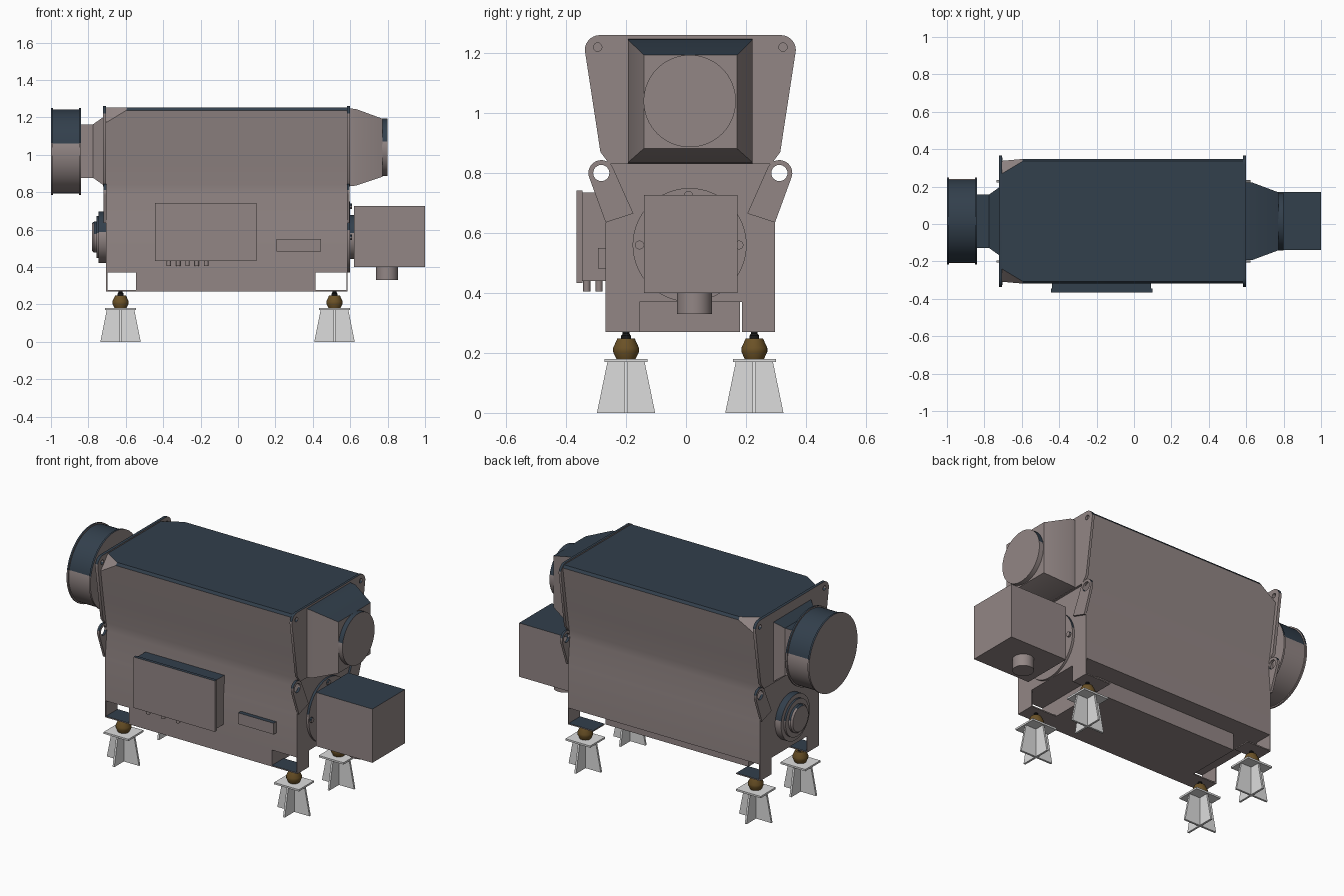
import bpy, bmesh, math
from mathutils import Matrix, Vector

if "Cube" in bpy.data.objects:
    bpy.data.objects.remove(bpy.data.objects["Cube"])

CY = 0.0145  # mid-plane of the casing


def mat(name, col):
    m = bpy.data.materials.new(name)
    m.diffuse_color = (*col, 1)
    m.use_nodes = True
    m.node_tree.nodes["Principled BSDF"].inputs["Base Color"].default_value = m.diffuse_color
    return m


GREY = mat("warm grey", (0.29, 0.24, 0.235))
BLUE = mat("dark slate blue", (0.032, 0.05, 0.072))
LIGHT = mat("light grey", (0.72, 0.72, 0.72))
BRONZE = mat("bronze", (0.15, 0.085, 0.02))
BLACK = mat("black", (0.01, 0.01, 0.01))


def finish(name, bm, m=None):
    """Store the mesh; casing parts (m is None) get slate blue on upward faces."""
    bmesh.ops.remove_doubles(bm, verts=bm.verts, dist=1e-5)
    bmesh.ops.recalc_face_normals(bm, faces=bm.faces)
    bm.normal_update()
    if m is None:
        for f in bm.faces:
            n = f.normal
            chamfer = n.x < -0.3 and abs(n.y) > 0.3
            f.material_index = int(n.z > 0.2 and not chamfer)
    me = bpy.data.meshes.new(name)
    bm.to_mesh(me)
    bm.free()
    for k in ([m] if m else [GREY, BLUE]):
        me.materials.append(k)
    ob = bpy.data.objects.new(name, me)
    bpy.context.collection.objects.link(ob)
    return ob


def loft_bm(rings):
    bm = bmesh.new()
    vs = [[bm.verts.new(p) for p in r] for r in rings]
    n = len(vs[0])
    for a, b in zip(vs, vs[1:]):
        for i in range(n):
            j = (i + 1) % n
            bm.faces.new((a[i], a[j], b[j], b[i]))
    bm.faces.new(vs[0])
    bm.faces.new(vs[-1])
    return bm


def loft(name, rings, m=None):
    return finish(name, loft_bm(rings), m)


def box(name, x, y, z, m=None):
    rect = [(x[0], y[0]), (x[1], y[0]), (x[1], y[1]), (x[0], y[1])]
    return loft(name, [[(*p, h) for p in rect] for h in z], m)


def rect_x(x, hy, z0, z1, cy=CY):
    return [(x, cy - hy, z0), (x, cy + hy, z0), (x, cy + hy, z1), (x, cy - hy, z1)]


def circle(u, v, r, n=40, a0=0, a1=360):
    full = a1 - a0 == 360
    return [(u + r * math.cos(math.radians(a)), v + r * math.sin(math.radians(a)))
            for a in (a0 + (a1 - a0) * i / (n if full else n - 1) for i in range(n))]


def lathe_x(name, prof, cy, cz, n=64, m=None):
    """prof: (x, radius) pairs around an axis along x."""
    return loft(name, [[(x, u, v) for u, v in circle(cy, cz, r, n)] for x, r in prof], m)


def lathe_z(name, prof, cx, cy, n=32, m=None):
    return loft(name, [[(u, v, z) for u, v in circle(cx, cy, r, n)] for z, r in prof], m)


def plate(name, loops, x0, x1):
    """Flat plate facing x; the first loop is the outline, the others are holes (y, z)."""
    cu = bpy.data.curves.new(name, 'CURVE')
    cu.dimensions, cu.fill_mode, cu.extrude = '2D', 'BOTH', (x1 - x0) / 2
    for lp in loops:
        s = cu.splines.new('POLY')
        s.points.add(len(lp) - 1)
        for p, (u, v) in zip(s.points, lp):
            p.co = (u, v, 0, 1)
        s.use_cyclic_u = True
    tmp = bpy.data.objects.new(name + "_tmp", cu)
    bpy.context.collection.objects.link(tmp)
    dg = bpy.context.evaluated_depsgraph_get()
    me = bpy.data.meshes.new_from_object(tmp.evaluated_get(dg))
    bpy.data.objects.remove(tmp)
    me.transform(Matrix(((0, 0, 1, (x0 + x1) / 2), (1, 0, 0, CY), (0, 1, 0, 0), (0, 0, 0, 1))))
    bm = bmesh.new()
    bm.from_mesh(me)
    bpy.data.meshes.remove(me)
    return finish(name, bm)


# Main casing: waisted cross-section with the two upper corners cut at the -x end
half = [(0.2825, 0.37), (0.2825, 0.63), (0.268, 0.79), (0.272, 0.84),
        (0.295, 0.98), (0.333, 1.238), (0.322, 1.253)]
section = half + [(-y, z) for y, z in reversed(half)]
bm = loft_bm([[(x, CY + y, z) for y, z in section] for x in (-0.705, 0.585)])
for s in (-1, 1):
    a, b, c = (Vector((x, CY + s * y, z)) for x, y, z in
               ((-0.705, 0.325, 1.17), (-0.58, 0.333, 1.25), (-0.705, 0.255, 1.253)))
    no = (b - a).cross(c - a)
    if no.z < 0:
        no.negate()
    bmesh.ops.bisect_plane(bm, geom=bm.verts[:] + bm.edges[:] + bm.faces[:],
                           plane_co=a, plane_no=no, clear_outer=True)
    bmesh.ops.holes_fill(bm, edges=[e for e in bm.edges if e.is_boundary])
finish("casing", bm)

# Underside tray and the open corner brackets
box("base_tray", (-0.545, 0.415), (-0.268, 0.18), (0.27, 0.372))
for xe, xi, d in ((-0.705, -0.545, 0.006), (0.585, 0.415, -0.006)):
    for y in ((-0.268, -0.155), (0.187, 0.297)):
        box("corner_end_plate", sorted((xe, xe + d)), y, (0.27, 0.372))
        box("corner_foot_plate", sorted((xe, xi)), y, (0.27, 0.277))

# Upper end plates with rounded corners, and lifting lugs at both ends
side = [(0.27, 0.83), (0.30, 0.87)] + circle(0.302, 1.21, 0.05, 8, 0, 90)
outline = side + [(-y, z) for y, z in reversed(side)]
lug = [(0.19, 0.665), (0.2825, 0.635)] + circle(0.297, 0.80, 0.043, 20, -20, 150)
for x0, x1, l0, l1 in ((-0.723, -0.705, -0.718, -0.703), (0.583, 0.598, 0.582, 0.597)):
    plate("upper_end_plate", [outline, circle(0.309, 1.22, 0.014, 16),
                              circle(-0.309, 1.22, 0.014, 16)], x0, x1)
    for s in (-1, 1):
        plate("lifting_lug", [[(s * y, z) for y, z in lug],
                              circle(s * 0.297, 0.80, 0.027, 24)], l0, l1)

# Intake drum with rims, and its square neck
lathe_x("intake_drum", [(-1.0, 0.232), (-0.99, 0.232), (-0.99, 0.224), (-0.85, 0.224),
                        (-0.85, 0.232), (-0.84, 0.232)], 0.0165, 1.018)
loft("intake_neck", [rect_x(-0.842, 0.143, 0.877, 1.163), rect_x(-0.775, 0.143, 0.877, 1.163),
                     rect_x(-0.72, 0.182, 0.838, 1.202)])

# Round bearing cap on the -x end
lathe_x("end_cap", [(-0.78, 0.075), (-0.77, 0.083), (-0.757, 0.083), (-0.757, 0.112),
                    (-0.745, 0.112), (-0.745, 0.138), (-0.703, 0.138)], 0.015, 0.56)

# Outlet hood tapering to a round spigot
loft("outlet_hood", [rect_x(0.59, 0.208, 0.832, 1.248), rect_x(0.63, 0.208, 0.835, 1.245),
                     rect_x(0.772, 0.155, 0.882, 1.193)])
lathe_x("outlet_spigot", [(0.765, 0.154), (0.80, 0.154)], 0.0125, 1.04)

# Burner: flange, collar, box and bottom pipe
lathe_x("burner_flange", [(0.583, 0.19), (0.599, 0.19)], 0.012, 0.56)
lathe_x("burner_collar", [(0.597, 0.118), (0.625, 0.118)], 0.014, 0.56)
for y, z in ((-0.155, 0.56), (0.177, 0.56), (0.008, 0.725)):
    lathe_x("flange_bolt", [(0.597, 0.015), (0.61, 0.015)], y, z, 12)
box("burner_box", (0.62, 1.0), (-0.14, 0.172), (0.40, 0.726))
lathe_z("burner_pipe", [(0.33, 0.058), (0.405, 0.058)], 0.797, 0.028, 48)

# Control cabinet with lid, cable glands and a small terminal box
box("control_cabinet", (-0.438, 0.092), (-0.345, -0.262), (0.44, 0.735))
box("cabinet_lid", (-0.445, 0.10), (-0.365, -0.345), (0.433, 0.742))
for i in range(5):
    lathe_z("cable_gland", [(0.405, 0.012), (0.442, 0.012)],
            -0.37 + 0.05 * i, (-0.331, -0.29)[i % 2], 16)
box("terminal_box", (0.207, 0.445), (-0.294, -0.262), (0.482, 0.55))

# Pedestals with crossed fins, rubber mounts and bolts
for cx in (-0.628, 0.516):
    for cy in (-0.2, 0.228):
        for bx, by, tx, ty in ((0.108, 0.006, 0.074, 0.006), (0.006, 0.097, 0.006, 0.062)):
            loft("pedestal_fin", [[(cx + sx * hx, cy + sy * hy, z) for sx, sy in
                                   ((-1, -1), (1, -1), (1, 1), (-1, 1))]
                                  for hx, hy, z in ((bx, by, 0), (tx, ty, 0.17))], LIGHT)
        box("pedestal_top", (cx - 0.083, cx + 0.083), (cy - 0.072, cy + 0.072),
            (0.169, 0.18), LIGHT)
        lathe_z("rubber_mount", [(0.18, 0.032), (0.203, 0.043), (0.217, 0.043), (0.248, 0.029)],
                cx, cy, 32, BRONZE)
        lathe_z("mount_bolt", [(0.246, 0.016), (0.258, 0.016), (0.264, 0.011), (0.271, 0.011)],
                cx, cy, 16, BLACK)

# Smooth shading with crisp edges
bpy.ops.object.select_all(action='SELECT')
bpy.context.view_layer.objects.active = bpy.context.selected_objects[0]
bpy.ops.object.shade_smooth_by_angle(angle=math.radians(30))
